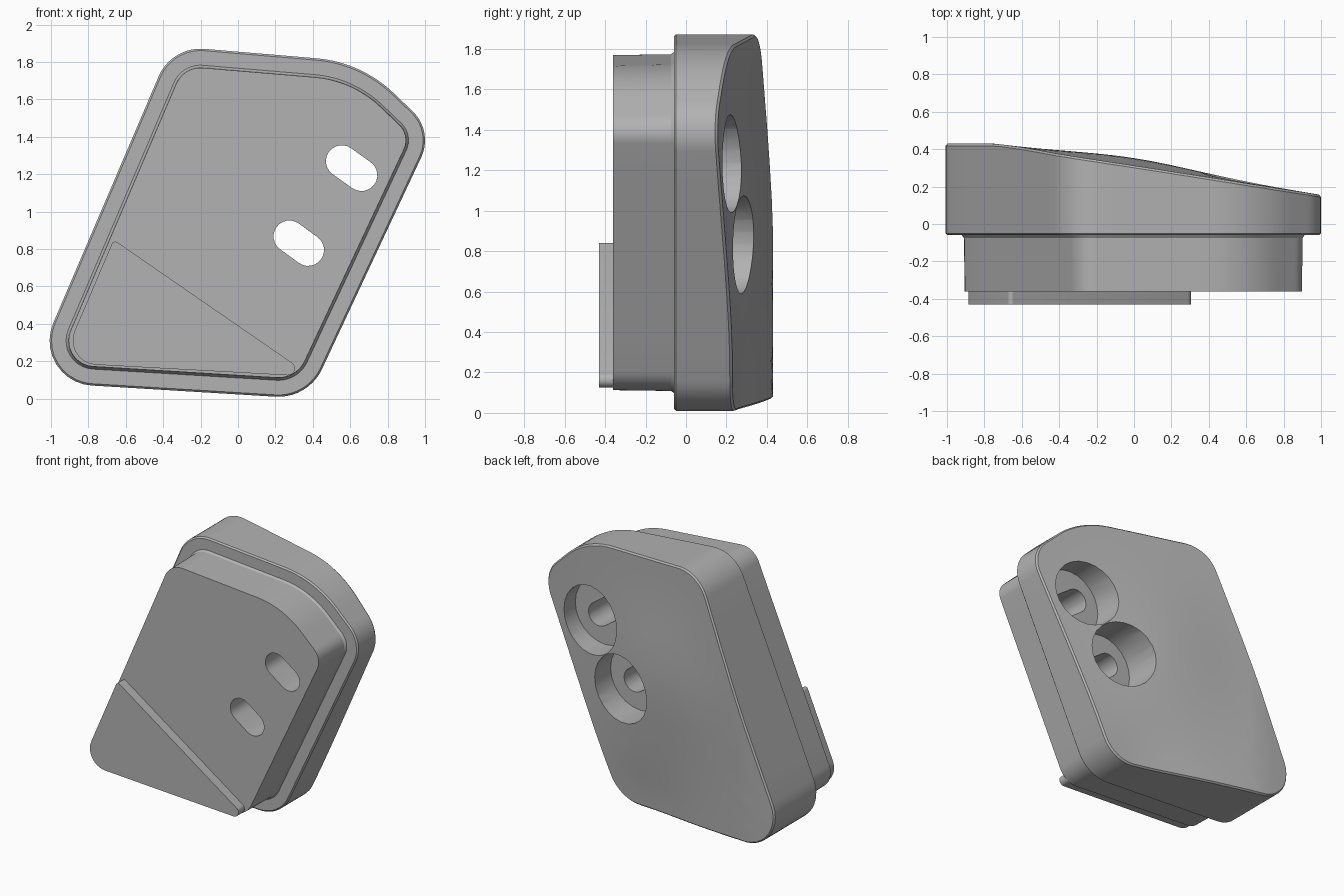
import bpy, bmesh, math
from mathutils import Vector

cube = bpy.data.objects.get("Cube")
if cube:
    bpy.data.objects.remove(cube, do_unlink=True)

grey = bpy.data.materials.new("plain_grey")
grey.use_nodes = True
colour = (0.45, 0.45, 0.45, 1)
grey.diffuse_color = colour
grey.node_tree.nodes["Principled BSDF"].inputs["Base Color"].default_value = colour


def rounded(corners, inset=0, arc=10, line=8):
    """Counter-clockwise (x, z) outline; each corner is (x, z, radius)."""
    pts = []
    n = len(corners)
    for i in range(n):
        p, c, q = (Vector(corners[(i + k) % n][:2]) for k in (-1, 0, 1))
        r = corners[i][2]
        d1, d2 = (c - p).normalized(), (q - c).normalized()
        turn = math.atan2(d1.x * d2.y - d1.y * d2.x, d1.dot(d2))
        start = c - d1 * r * math.tan(turn / 2)
        centre = start + Vector((-d1.y, d1.x)) * r
        a0 = math.atan2(d1.y, d1.x) - math.pi / 2
        bend = [centre + (r - inset) * Vector((math.cos(a0 + turn * k / arc),
                                               math.sin(a0 + turn * k / arc)))
                for k in range(arc + 1)]
        if pts:
            pts += [pts[-1].lerp(bend[0], k / line) for k in range(1, line)] if line > 1 else []
        pts += bend
    last, first = pts[-1], pts[0]
    return pts + [last.lerp(first, k / line) for k in range(1, line)]


def loft(name, rings):
    """Join equal-length rings of 3D points and cap both ends."""
    bm = bmesh.new()
    loops = [[bm.verts.new(p) for p in ring] for ring in rings]
    n = len(loops[0])
    for a, b in zip(loops, loops[1:]):
        for i in range(n):
            j = (i + 1) % n
            bm.faces.new((a[i], a[j], b[j], b[i]))
    bm.faces.new(loops[0])
    bm.faces.new(loops[-1])
    bmesh.ops.recalc_face_normals(bm, faces=bm.faces)
    mesh = bpy.data.meshes.new(name)
    bm.to_mesh(mesh)
    bm.free()
    mesh.materials.append(grey)
    ob = bpy.data.objects.new(name, mesh)
    bpy.context.collection.objects.link(ob)
    return ob


def flat(pts, y):
    return [(p.x, y, p.y) for p in pts]


def back(p):
    """Depth of the sloping, slightly bulged back at (x, z)."""
    slope = 0.155 + 0.155 * (1 - p.x)
    bulge = 0.042 * math.exp(-(p.x / 0.5) ** 2 - ((p.y - 1.0) / 0.5) ** 2)
    dip = 0.03 * math.exp(-((p.x - 0.15) / 0.4) ** 2 - (p.y / 0.3) ** 2)
    return min(0.43, slope + bulge - dip)


def smooth(ob):
    bpy.ops.object.select_all(action='DESELECT')
    ob.select_set(True)
    bpy.context.view_layer.objects.active = ob
    bpy.ops.object.shade_smooth_by_angle(angle=math.radians(30))


# Main body: plug in front, wider flange behind, sloped back
corners = [(-1.122, 0.091, 0.24), (0.375, 0, 0.257), (1.045, 1.43, 0.215),
           (0.659, 1.80, 0.68), (-0.355, 1.885, 0.243)]
outer = rounded(corners)
rim = rounded(corners, 0.01)
rings = [flat(rounded(corners, 0.102), -0.36),
         flat(rounded(corners, 0.098), -0.075),
         flat(rounded(corners, 0.088), -0.06),
         flat(rim, -0.06),
         flat(outer, -0.05),
         [(p.x, back(p) - 0.012, p.y) for p in outer],
         [(p.x, back(p), p.y) for p in rim]]
middle = Vector((0, 0.95))
for s in (0.9, 0.8, 0.7, 0.6, 0.5, 0.4, 0.3, 0.2, 0.1, 0.03):
    ring = [middle.lerp(p, s) for p in rim]
    rings.append([(p.x, back(p), p.y) for p in ring])
body = loft("body", rings)

# Two slots, each with a round counterbore from the back
for a, b in (((0.555, 1.27), (0.66, 1.195)), ((0.275, 0.868), (0.375, 0.795))):
    a, b = Vector(a), Vector(b)
    axis = math.atan2(b.y - a.y, b.x - a.x)
    slot = [end + 0.085 * Vector((math.cos(t), math.sin(t)))
            for end, base in ((b, axis - math.pi / 2), (a, axis + math.pi / 2))
            for t in (base + math.pi * k / 12 for k in range(13))]
    bore = [(a + b) / 2 + 0.243 * Vector((math.cos(t), math.sin(t)))
            for t in (math.tau * k / 24 for k in range(24))]
    for pts, y0, y1 in ((bore, 0.05, 0.7), (slot, -0.6, 0.3)):
        cutter = loft("cutter", [flat(pts, y0), flat(pts, y1)])
        cutter.hide_render = True
        mod = body.modifiers.new("cut", 'BOOLEAN')
        mod.operation = 'DIFFERENCE'
        mod.solver = 'EXACT'
        mod.object = cutter
        bpy.context.view_layer.objects.active = body
        bpy.ops.object.modifier_apply(modifier=mod.name)
        bpy.data.objects.remove(cutter, do_unlink=True)
smooth(body)

# Raised triangular plate on the lower front
plate = rounded([(-0.946, 0.192, 0.13), (0.396, 0.118, 0.037), (-0.665, 0.85, 0.02)], line=1)
smooth(loft("front_plate", [flat(plate, -0.43), flat(plate, -0.355)]))
